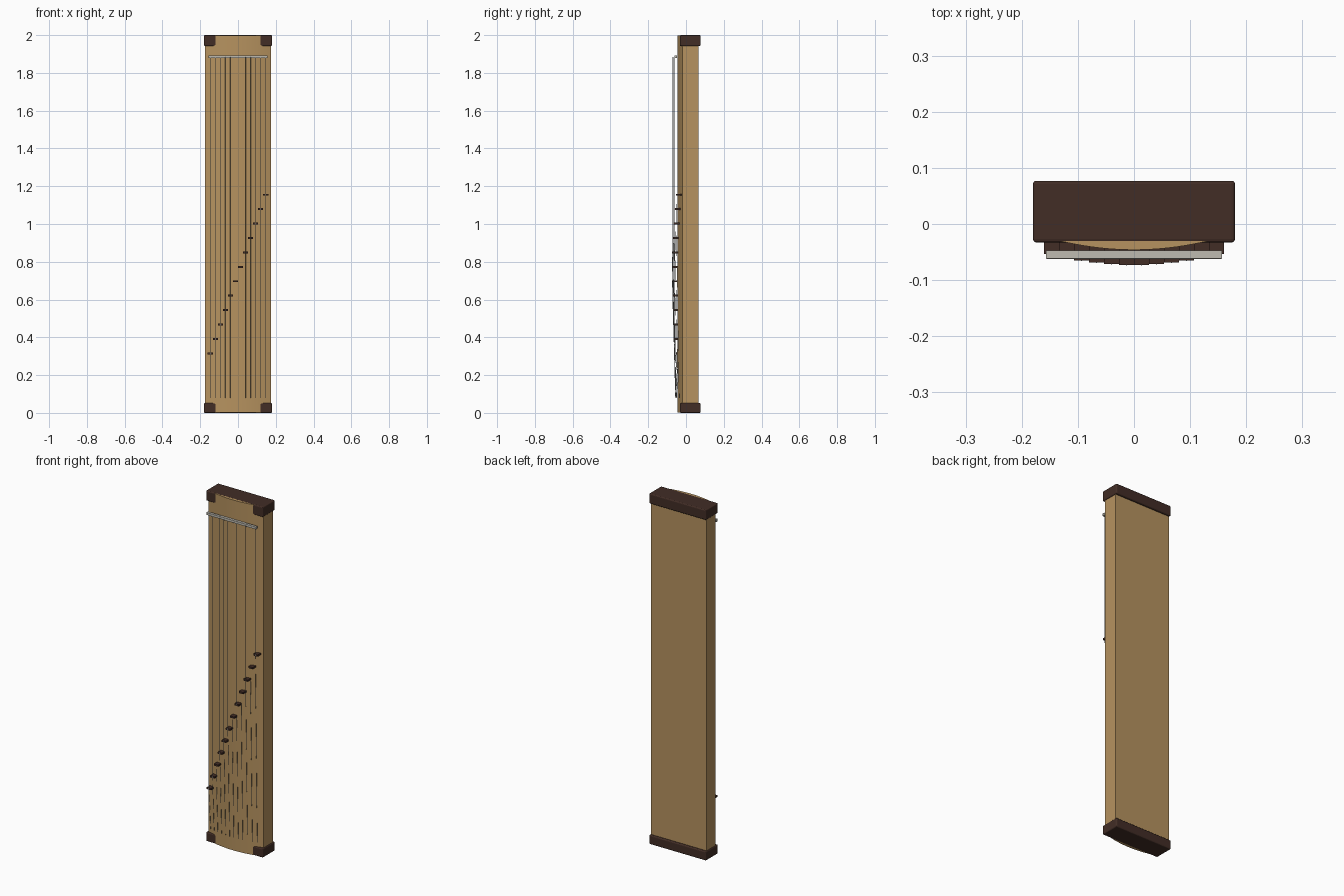
import bpy, bmesh
from mathutils import Vector

if "Cube" in bpy.data.objects:
    bpy.data.objects.remove(bpy.data.objects["Cube"])


def mat(name, rgb):
    m = bpy.data.materials.new(name)
    m.diffuse_color = (*rgb, 1)
    m.use_nodes = True
    m.node_tree.nodes["Principled BSDF"].inputs["Base Color"].default_value = m.diffuse_color
    return m


wood = mat("light_wood", (0.47, 0.29, 0.115))
dark = mat("dark_wood", (0.054, 0.026, 0.019))
ivory = mat("pale_ivory", (0.52, 0.50, 0.44))
steel = mat("string_grey", (0.36, 0.36, 0.35))


def finish(name, bm, material):
    bmesh.ops.recalc_face_normals(bm, faces=bm.faces)
    me = bpy.data.meshes.new(name)
    bm.to_mesh(me)
    bm.free()
    ob = bpy.data.objects.new(name, me)
    bpy.context.collection.objects.link(ob)
    me.materials.append(material)
    return ob


def box(name, lo, hi, material, bevel=0):
    bm = bmesh.new()
    bmesh.ops.create_cube(bm, size=1)
    lo, hi = Vector(lo), Vector(hi)
    for v in bm.verts:
        v.co = (lo + hi) / 2 + v.co * (hi - lo)
    ob = finish(name, bm, material)
    if bevel:
        b = ob.modifiers.new("rounded_edges", 'BEVEL')
        b.width, b.segments = bevel, 3
    return ob


HALF, PEAK, EDGE = 0.175, -0.046, -0.018


def arch(x):
    """Depth of the curved soundboard at x."""
    return PEAK + (EDGE - PEAK) * (x / HALF) ** 2


# Long hollow body: flat back and sides with an arched front
N = 32
profile = [(HALF, 0.065), (-HALF, 0.065)]
profile += [(x, arch(x)) for x in (-HALF + 2 * HALF * i / N for i in range(N + 1))]
bm = bmesh.new()
face = bm.faces.new([bm.verts.new((x, y, 0.001)) for x, y in profile])
ext = bmesh.ops.extrude_face_region(bm, geom=[face])
for v in ext["geom"]:
    if isinstance(v, bmesh.types.BMVert):
        v.co.z = 1.999
body = finish("arched_body", bm, wood)
bpy.context.view_layer.objects.active = body
body.select_set(True)
bpy.ops.object.shade_smooth_by_angle()

# End caps
box("lower_cap", (-0.18, -0.033, 0), (0.18, 0.077, 0.052), dark, 0.006)
box("upper_cap", (-0.18, -0.033, 1.942), (0.18, 0.077, 2), dark, 0.006)

# Straight nut bar near the top
box("nut_bar", (-0.157, -0.062, 1.878), (0.157, -0.047, 1.892), ivory, 0.001)

# Diagonal row of bridges, each carrying one string
COUNT = 12
for i in range(COUNT):
    t = i / (COUNT - 1)
    x = -0.147 + 0.294 * t
    z = 0.315 + 0.84 * t
    top = arch(x) - 0.027
    box(f"bridge_{i + 1}", (x - 0.0134, top, z - 0.005),
        (x + 0.0134, arch(x) + 0.004, z + 0.005), dark)

    cu = bpy.data.curves.new(f"string_{i + 1}", 'CURVE')
    cu.dimensions = '3D'
    cu.bevel_depth = 0.001
    cu.bevel_resolution = 1
    cu.use_fill_caps = True
    sp = cu.splines.new('POLY')
    sp.points.add(2)
    path = [(x, top, 1.885), (x, top, z), (x, arch(x) - 0.010, 0.08)]
    for p, co in zip(sp.points, path):
        p.co = (*co, 1)
    cu.materials.append(steel)
    bpy.context.collection.objects.link(bpy.data.objects.new(cu.name, cu))
